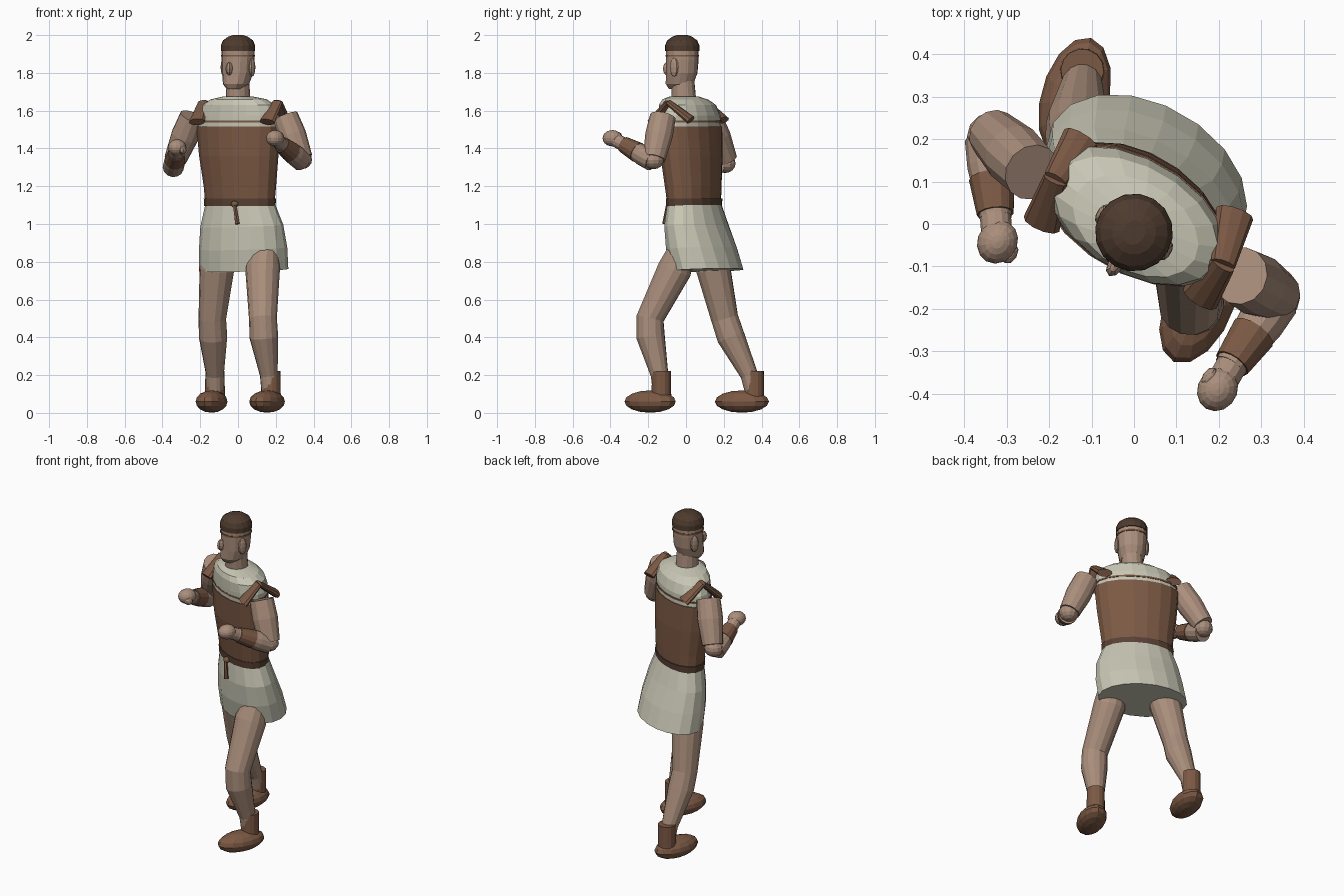
import bpy, bmesh, math
from mathutils import Vector, Matrix

if "Cube" in bpy.data.objects:
    bpy.data.objects.remove(bpy.data.objects["Cube"])

YAW = math.radians(-30)          # the upper body is twisted to one side


def material(name, rgb):
    m = bpy.data.materials.new(name)
    m.diffuse_color = (*rgb, 1)
    m.use_nodes = True
    m.node_tree.nodes["Principled BSDF"].inputs["Base Color"].default_value = m.diffuse_color
    return m


SKIN = material("skin", (0.40, 0.27, 0.20))
CLOTH = material("cloth", (0.58, 0.57, 0.46))
LEATHER = material("leather", (0.20, 0.10, 0.058))
DARK = material("dark_leather", (0.095, 0.052, 0.034))
HAIR = material("dark_hair", (0.075, 0.043, 0.027))


def finish(name, bm, mat):
    bmesh.ops.recalc_face_normals(bm, faces=bm.faces)
    me = bpy.data.meshes.new(name)
    bm.to_mesh(me)
    bm.free()
    me.materials.append(mat)
    ob = bpy.data.objects.new(name, me)
    bpy.context.collection.objects.link(ob)
    return ob


def skin_rings(name, mat, rings):
    """Join rings of points into a closed tube."""
    bm = bmesh.new()
    rows = [[bm.verts.new(p) for p in r] for r in rings]
    n = len(rows[0])
    for a, b in zip(rows, rows[1:]):
        for i in range(n):
            j = (i + 1) % n
            bm.faces.new((a[i], a[j], b[j], b[i]))
    bm.faces.new(rows[0])
    bm.faces.new(rows[-1])
    return finish(name, bm, mat)


def body(name, mat, sections, n=16, tilt=0.0):
    """Stack of twisted ellipses: (x, y, z, half width, half depth)."""
    rot = Matrix.Rotation(YAW, 3, 'Z')
    rings = []
    for x, y, z, a, b in sections:
        ring = []
        for i in range(n):
            t = math.tau * i / n
            p = rot @ Vector((a * math.cos(t), b * math.sin(t), 0))
            ring.append(p + Vector((x, y, z + tilt * (p.x + p.y))))
        rings.append(ring)
    return skin_rings(name, mat, rings)


def limb(name, mat, pts, n=13, flat=1.0, side=None):
    """Tube along points (x, y, z, radius); flat squashes it across side."""
    c = [Vector(p[:3]) for p in pts]
    rings = []
    for i, p in enumerate(pts):
        d = Vector()
        if i:
            d += (c[i] - c[i - 1]).normalized()
        if i < len(c) - 1:
            d += (c[i + 1] - c[i]).normalized()
        d.normalize()
        u = Vector(side or (math.cos(YAW), math.sin(YAW), 0))
        u = (u - d * u.dot(d)).normalized()
        v = d.cross(u)
        rings.append([c[i] + p[3] * (u * math.cos(math.tau * k / n)
                      + v * flat * math.sin(math.tau * k / n)) for k in range(n)])
    return skin_rings(name, mat, rings)


def ball(name, mat, loc, size, yaw=YAW, u=14, v=10):
    bm = bmesh.new()
    m = Matrix.Translation(loc) @ Matrix.Rotation(yaw, 4, 'Z') @ Matrix.Diagonal((*size, 1))
    bmesh.ops.create_uvsphere(bm, u_segments=u, v_segments=v, radius=1, matrix=m)
    return finish(name, bm, mat)


# tunic skirt, vest, belt and shirt yoke
body("tunic_skirt", CLOTH, [(.03, .112, .755, .255, .17), (.027, .082, .87, .253, .163),
                            (.02, .056, .99, .24, .142), (.01, .043, 1.11, .2, .118)], 18, .04)
body("vest", LEATHER, [(.01, .043, 1.10, .2, .117), (.01, .038, 1.2, .209, .126),
                       (.004, .029, 1.36, .229, .138), (0, .022, 1.515, .242, .138)], 18)
body("belt", DARK, [(.01, .043, 1.095, .206, .123), (.01, .043, 1.135, .209, .125)], 18)
body("shirt_yoke", CLOTH, [(0, .022, 1.51, .236, .134), (.004, .018, 1.575, .234, .134),
                           (.005, .008, 1.63, .212, .126), (.004, -.005, 1.66, .16, .105),
                           (0, -.01, 1.676, .075, .075)], 18)
body("chest_trim", LEATHER, [(.002, .021, 1.537, .2385, .1365), (.002, .021, 1.547, .2385, .1365)], 18)

# knotted belt tie
ball("belt_knot", LEATHER, (-.018, -.088, 1.105), (.02, .018, .018))
limb("belt_tie", LEATHER, [(-.018, -.096, 1.10, .01), (-.003, -.113, 1.0, .013)], 6)

# draped shoulder straps, front and back halves
STRAPS = {"right": ((-.185, .105, 1.645), (-.218, .0, 1.54), (-.125, .2, 1.55)),
          "left": ((.21, -.095, 1.645), (.155, -.175, 1.54), (.238, .025, 1.55))}
for s, (apex, front, back) in STRAPS.items():
    for part, end in (("front", front), ("back", back)):
        limb(f"{s}_{part}_strap", LEATHER, [(*apex, .03), (*end, .046)], 10, .5)

# neck, head, ears, nose
body("neck", SKIN, [(0, -.01, 1.65, .064, .066), (0, -.018, 1.76, .06, .064)], 14)
body("head", SKIN, [(-.018, -.045, 1.715, .042, .048), (-.01, -.034, 1.742, .068, .077),
                    (-.002, -.023, 1.80, .082, .086), (0, -.02, 1.87, .087, .088),
                    (0, -.02, 1.935, .088, .088)], 14)
f = Vector((math.sin(YAW), -math.cos(YAW), 0))
r = Vector((math.cos(YAW), math.sin(YAW), 0))
mid = Vector((0, -.02, 1.83))
for s, k in (("right", -1), ("left", 1)):
    ball(f"{s}_ear", SKIN, mid + r * k * .086, (.014, .026, .05), u=10, v=6)
ball("nose", SKIN, mid + f * .092 + Vector((0, 0, -.008)), (.018, .026, .035), u=8, v=6)

# hair cap and headband
body("headband", LEATHER, [(0, -.02, 1.886, .0905, .0905), (0, -.02, 1.896, .0905, .0905)], 16)
body("hair_cap", HAIR, [(0, -.02, 1.915, .092, .092), (0, -.02, 1.945, .0915, .0915),
                        (0, -.02, 1.972, .08, .08), (0, -.02, 1.992, .052, .052),
                        (0, -.02, 2.0, .026, .03)], 16)

# arms: shoulder, elbow, wrist, hand
ARMS = {"right": ((-.24, .122, 1.568), (-.333, .213, 1.34), (-.343, .20, 1.30),
                  (-.326, .015, 1.375), (-.322, -.042, 1.405), (-.292, -.07, 1.39)),
        "left": ((.25, -.122, 1.568), (.336, -.168, 1.345), (.336, -.178, 1.335),
                 (.226, -.337, 1.425), (.197, -.39, 1.454), (.178, -.362, 1.468))}
for s, (sh, el, fo, wr, ha, th) in ARMS.items():
    sh, el, fo, wr = map(Vector, (sh, el, fo, wr))
    limb(f"{s}_upper_arm", SKIN, [(*sh, .069), (*sh.lerp(el, .45), .074), (*el, .06)])
    limb(f"{s}_forearm", SKIN, [(*fo, .056), (*fo.lerp(wr, .35), .056), (*wr, .038)])
    ball(f"{s}_elbow", SKIN, el.lerp(fo, .5), (.056, .056, .05), u=12, v=8)
    limb(f"{s}_cuff", LEATHER, [(*fo.lerp(wr, .5), .055), (*fo.lerp(wr, .95), .044)])
    limb(f"{s}_wrist", SKIN, [(*fo.lerp(wr, .93), .037), (*Vector(ha), .037)])
    ball(f"{s}_hand", SKIN, ha, (.047, .053, .043))
    ball(f"{s}_thumb", SKIN, th, (.017, .026, .02), u=8, v=6)

# legs: hip, thigh, knee, calf, ankle
limb("left_leg", SKIN, [(.145, -.015, .88, .07), (.13, -.06, .76, .092), (.132, -.19, .50, .074),
                        (.137, -.187, .40, .076), (.163, -.14, .2, .047), (.17, -.13, .1, .045)], 14)
limb("right_leg", SKIN, [(-.10, .13, .9, .08), (-.112, .145, .76, .092), (-.136, .205, .50, .073),
                         (-.132, .238, .40, .075), (-.122, .335, .2, .047), (-.12, .36, .1, .045)], 14)

# shoes with ankle shafts
SHOES = {"left": ((.154, -.19), (.174, -.13), -24), "right": ((-.14, .296), (-.122, .362), -15)}
for s, (c, a, yaw) in SHOES.items():
    ball(f"{s}_shoe", LEATHER, (*c, .06), (.08, .148, .059), math.radians(yaw), 14, 8)
    limb(f"{s}_shoe_shaft", LEATHER, [(*a, .06, .053), (*a, .222, .051)], 14)
